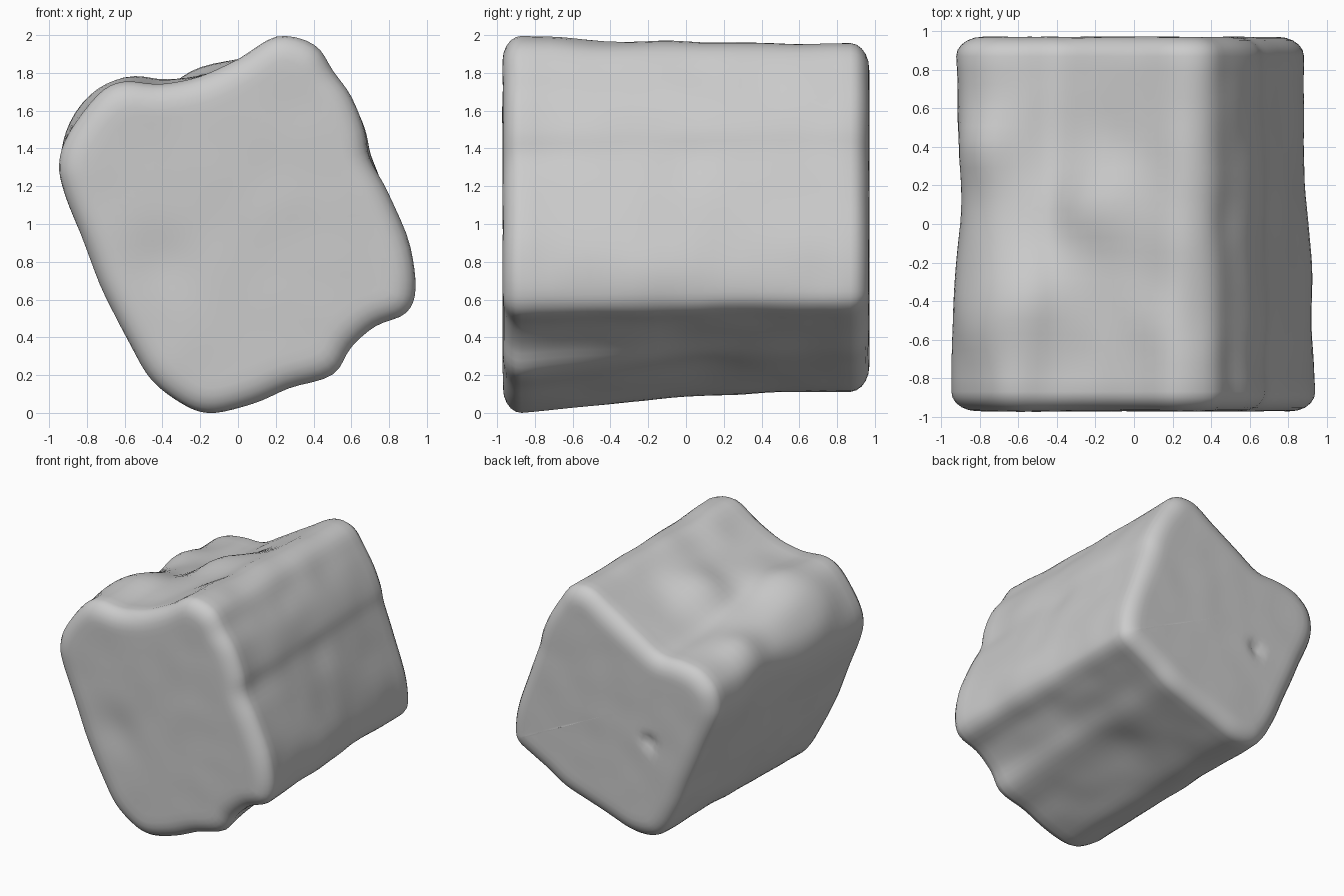
import bpy, bmesh, math
from mathutils import Vector, noise

if "Cube" in bpy.data.objects:
    bpy.data.objects.remove(bpy.data.objects["Cube"], do_unlink=True)

# Matching cross-section outlines at the front and the back (x, z)
FRONT = [(.2, 2), (.4, 1.95), (.5, 1.81), (.6, 1.68), (.67, 1.5), (.7, 1.35), (.79, 1.17),
         (.91, .88), (.94, .66), (.89, .53), (.73, .46), (.6, .35), (.5, .21), (.27, .13),
         (.08, .05), (-.12, 0), (-.27, .03), (-.42, .14), (-.55, .32), (-.7, .62),
         (-.8, .88), (-.92, 1.16), (-.95, 1.32), (-.89, 1.49), (-.74, 1.68),
         (-.6, 1.75), (-.4, 1.74), (-.2, 1.78), (0, 1.88)]
BACK = [(.22, 1.95), (.38, 1.93), (.49, 1.8), (.58, 1.66), (.64, 1.51), (.67, 1.37), (.76, 1.15),
        (.85, .89), (.88, .68), (.85, .57), (.72, .49), (.57, .41), (.42, .32), (.23, .25),
        (.02, .18), (-.18, .12), (-.35, .13), (-.46, .21), (-.56, .38), (-.67, .64),
        (-.78, .9), (-.89, 1.14), (-.92, 1.3), (-.88, 1.45), (-.75, 1.55),
        (-.58, 1.59), (-.4, 1.6), (-.2, 1.71), (.02, 1.84)]
STEPS, HALF, DEPTH, INSET = 4, .97, .1, .135

# Soft dents (positive) and lumps (negative): centre, radius, depth
DENTS = [((-.5, -.38, 1.72), .42, -.11), ((-.22, .08, 1.74), .36, -.095),
         ((-.8, .4, 1.55), .25, -.05), ((.05, -.5, 1.9), .2, -.015),
         ((-.78, -.55, 1.58), .25, -.035),
         ((.25, .1, .2), .4, .04), ((.6, -.3, .37), .3, -.015),
         ((.7, -.3, 1.34), .4, -.018), ((.7, .3, 1.34), .4, -.018),
         ((-.92, .15, 1.2), .4, .04), ((.92, -.2, .75), .3, -.02),
         ((-.4, -.97, .8), .25, .02), ((-.35, .97, .9), .07, .04),
         ((.25, -.4, 1.97), .25, .015)]


def smooth_loop(points):
    """Closed Catmull-Rom curve through the points."""
    out, n = [], len(points)
    for i in range(n):
        a, b, c, d = (Vector(points[(i + k) % n]) for k in (-1, 0, 1, 2))
        for s in range(STEPS):
            t = s / STEPS
            out.append(b + (c - a) * t / 2 + (a * 2 - b * 5 + c * 4 - d) * t * t / 2
                       + (b * 3 - a - c * 3 + d) * t ** 3 / 2)
    return out


def section(y, inset):
    """Cross-section between front and back outlines, shrunk by inset."""
    u = min(max((y + .87) / 1.74, 0), 1)
    w = 1 - (1 - u) ** 2
    loop = [f.lerp(b, w) for f, b in zip(front, back)]
    n, out = len(loop), []
    for i, p in enumerate(loop):
        tangent = (loop[(i + 4) % n] - loop[i - 4]).normalized()
        q = p + Vector((tangent.y, -tangent.x)) * inset
        out.append(Vector((q.x, y, q.y)))
    return out


front, back = smooth_loop(FRONT), smooth_loop(BACK)

# Rings along y: closed cap, rounded rim, body, rounded rim, closed cap
body = HALF - DEPTH
rim = [(body + DEPTH * math.sin(a), INSET * (1 - math.cos(a)))
       for a in (math.radians(18 * k) for k in range(6))]
rows = [section(-y, i) for y, i in reversed(rim)]
rows += [section(body * (k / 12 - 1), 0) for k in range(1, 24)]
rows += [section(y, i) for y, i in rim]


def cap_rows(ring):
    centre = sum(ring, Vector()) / len(ring)
    return [[centre.lerp(p, k / 14) for p in ring] for k in range(1, 14)]


rows = cap_rows(rows[0]) + rows + cap_rows(rows[-1])[::-1]

bm = bmesh.new()
rings = [[bm.verts.new(p) for p in row] for row in rows]
for r, s in zip(rings, rings[1:]):
    for i in range(len(r)):
        j = (i + 1) % len(r)
        bm.faces.new((r[i], r[j], s[j], s[i]))
bm.faces.new(rings[0])
bm.faces.new(rings[-1])
bmesh.ops.recalc_face_normals(bm, faces=bm.faces)
bm.normal_update()

# Weathered surface: dents plus gentle noise, strongest away from the flat ends
moves = []
for v in bm.verts:
    shift = noise.noise(v.co * 4) * .01 * (1 - .6 * abs(v.normal.y))
    for centre, radius, depth in DENTS:
        d = (v.co - Vector(centre)).length / radius
        shift -= depth * math.exp(-d * d * 2)
    moves.append(v.normal * shift)
for v, m in zip(bm.verts, moves):
    v.co += m
# Rest on the ground
low = min(v.co.z for v in bm.verts)
bmesh.ops.translate(bm, verts=bm.verts, vec=(0, 0, -low))

mesh = bpy.data.meshes.new("stone_block")
bm.to_mesh(mesh)
bm.free()
block = bpy.data.objects.new("stone_block", mesh)
bpy.context.collection.objects.link(block)

# Plain grey stone
stone = bpy.data.materials.new("grey_stone")
stone.use_nodes = True
colour = (.6, .6, .6, 1)
stone.diffuse_color = colour
stone.node_tree.nodes["Principled BSDF"].inputs["Base Color"].default_value = colour
mesh.materials.append(stone)

bpy.context.view_layer.objects.active = block
block.select_set(True)
bpy.ops.object.shade_smooth_by_angle(angle=math.radians(40))
